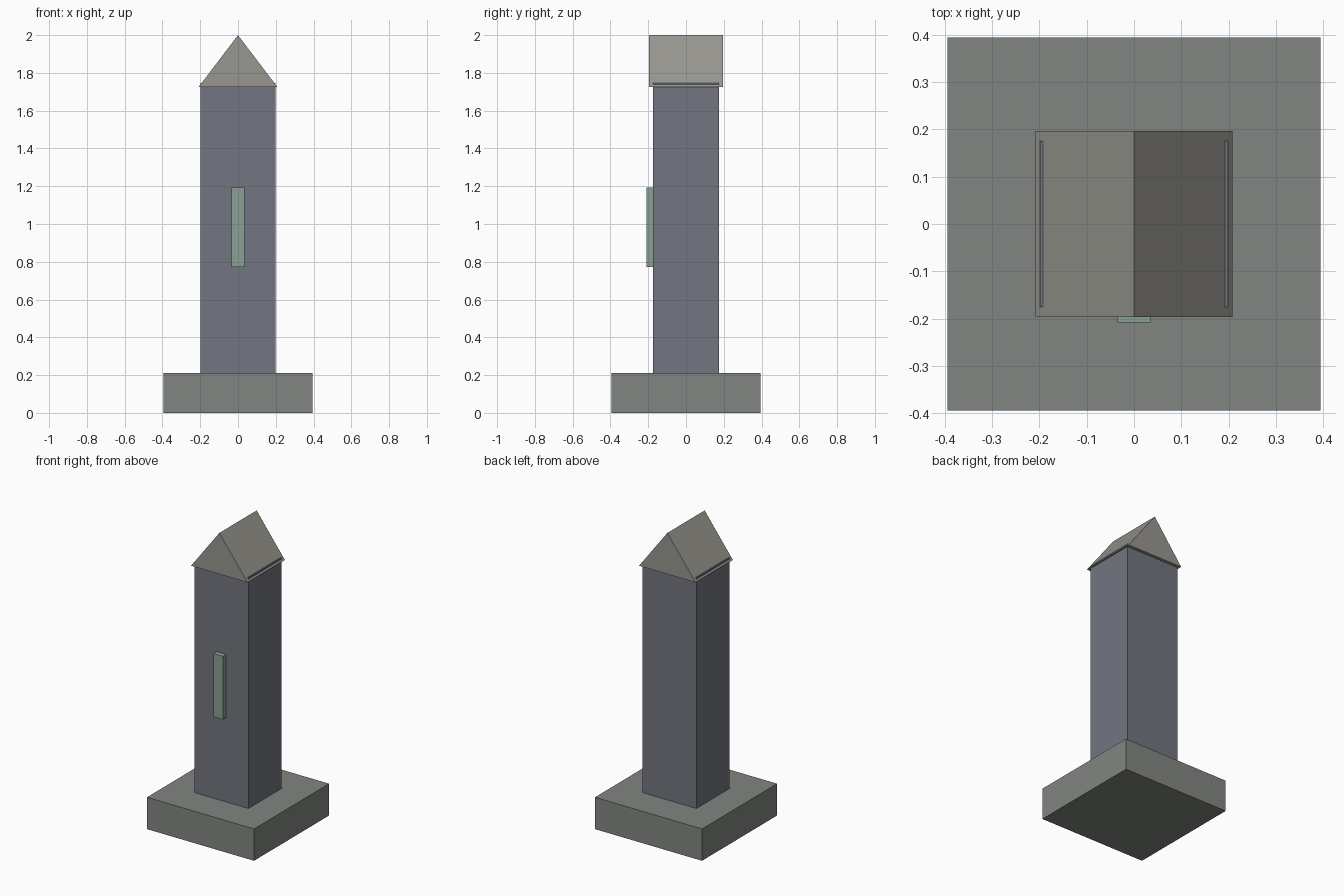
import bpy, bmesh

if "Cube" in bpy.data.objects:
    bpy.data.objects.remove(bpy.data.objects["Cube"])


def finish(name, bm, color):
    bmesh.ops.recalc_face_normals(bm, faces=bm.faces)
    mesh = bpy.data.meshes.new(name)
    bm.to_mesh(mesh)
    bm.free()
    mat = bpy.data.materials.new(name + "_color")
    mat.diffuse_color = (*color, 1)
    mat.use_nodes = True
    mat.node_tree.nodes["Principled BSDF"].inputs["Base Color"].default_value = mat.diffuse_color
    mesh.materials.append(mat)
    obj = bpy.data.objects.new(name, mesh)
    bpy.context.collection.objects.link(obj)
    return obj


def box(name, x, y, z, color):
    """Box from (min, max) ranges on each axis."""
    bm = bmesh.new()
    bmesh.ops.create_cube(bm, size=1)
    for v in bm.verts:
        v.co = [r[0] if c < 0 else r[1] for c, r in zip(v.co, (x, y, z))]
    return finish(name, bm, color)


def prism(name, profile, y, color):
    """Extrude an x-z profile along y."""
    bm = bmesh.new()
    face = bm.faces.new([bm.verts.new((px, y[0], pz)) for px, pz in profile])
    ext = bmesh.ops.extrude_face_region(bm, geom=[face])
    verts = [g for g in ext["geom"] if isinstance(g, bmesh.types.BMVert)]
    bmesh.ops.translate(bm, verts=verts, vec=(0, y[1] - y[0], 0))
    return finish(name, bm, color)


# Square plinth
box("base", (-0.394, 0.394), (-0.394, 0.394), (0, 0.212), (0.22, 0.235, 0.215))

# Tall shaft, its top edges just breaking through the roof slopes
box("shaft", (-0.199, 0.199), (-0.175, 0.175), (0.212, 1.747), (0.17, 0.18, 0.215))

# Gabled cap with ridge running front to back
prism("roof", [(-0.208, 1.726), (0.208, 1.726), (0, 2.0)], (-0.196, 0.196),
      (0.31, 0.305, 0.275))

# Narrow raised panel on the front
box("front_panel", (-0.035, 0.035), (-0.208, -0.165), (0.773, 1.193), (0.26, 0.35, 0.30))
